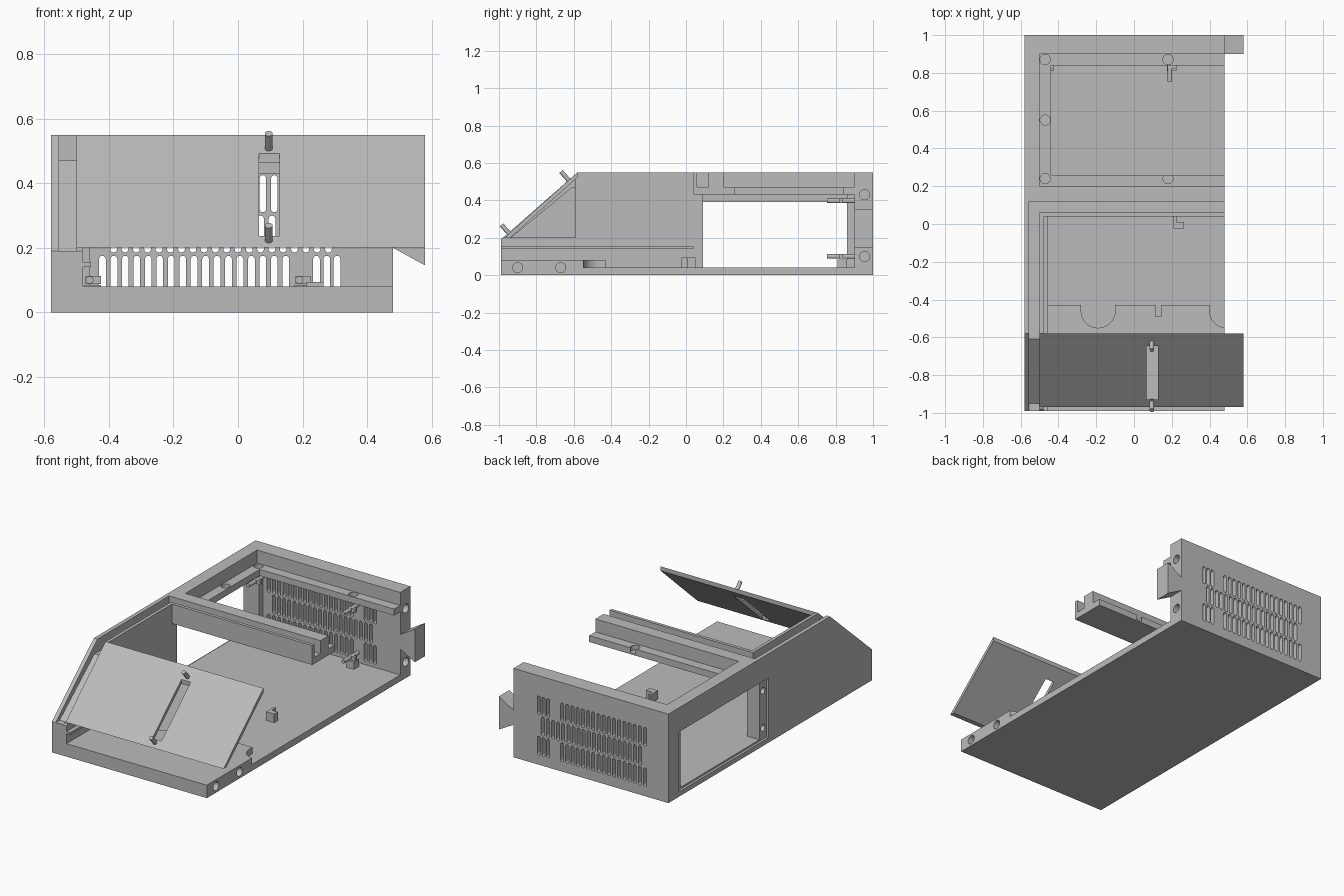
import bpy, bmesh, math
from mathutils import Vector

if "Cube" in bpy.data.objects:
    bpy.data.objects.remove(bpy.data.objects["Cube"])

grey = bpy.data.materials.new("plain_grey")
grey.diffuse_color = (0.5, 0.5, 0.5, 1)
grey.use_nodes = True
grey.node_tree.nodes["Principled BSDF"].inputs["Base Color"].default_value = grey.diffuse_color


def fill_prism(bm, pts, axis, a, b):
    """Extrude a 2D profile along an axis: x -> (y,z), y -> (x,z), z -> (x,y)."""
    def at(p, t):
        return {"x": (t, *p), "y": (p[0], t, p[1]), "z": (*p, t)}[axis]
    lo = [bm.verts.new(at(p, a)) for p in pts]
    hi = [bm.verts.new(at(p, b)) for p in pts]
    n = len(pts)
    bm.faces.new(lo)
    bm.faces.new(hi[::-1])
    for i in range(n):
        bm.faces.new((lo[i], hi[i], hi[(i + 1) % n], lo[(i + 1) % n]))


def finish(name, bm):
    bmesh.ops.recalc_face_normals(bm, faces=bm.faces)
    me = bpy.data.meshes.new(name)
    bm.to_mesh(me)
    bm.free()
    me.materials.append(grey)
    ob = bpy.data.objects.new(name, me)
    bpy.context.collection.objects.link(ob)
    return ob


def prism(name, pts, axis, a, b):
    bm = bmesh.new()
    fill_prism(bm, pts, axis, a, b)
    return finish(name, bm)


def rect(u0, u1, v0, v1):
    return [(u0, v0), (u1, v0), (u1, v1), (u0, v1)]


def box(name, x0, x1, y0, y1, z0, z1):
    return prism(name, rect(x0, x1, y0, y1), "z", z0, z1)


def circle(u, v, r, n=24):
    return [(u + r * math.cos(2 * math.pi * i / n), v + r * math.sin(2 * math.pi * i / n)) for i in range(n)]


def slot(u, v0, v1, r, n=6):
    """Upright slot with round ends."""
    arc = [math.pi * i / n for i in range(n + 1)]
    return ([(u + r * math.cos(t), v1 - r + r * math.sin(t)) for t in arc] +
            [(u - r * math.cos(t), v0 + r - r * math.sin(t)) for t in arc])


def cut(ob, *cutters):
    for c in cutters:
        c.hide_render = True
        m = ob.modifiers.new("cut", "BOOLEAN")
        m.operation, m.solver, m.object = "DIFFERENCE", "EXACT", c
    bpy.context.view_layer.update()
    me = bpy.data.meshes.new_from_object(ob.evaluated_get(bpy.context.evaluated_depsgraph_get()))
    ob.modifiers.clear()
    ob.data = me
    for c in cutters:
        bpy.data.objects.remove(c)


# floor and the thicker front slab, notched at its rear edge, with side screw holes
L, R = -0.58, 0.48
side_holes = [(-0.90, 0.04), (-0.67, 0.04)]
floor = box("floor", -0.50, R, -0.43, 0.90, 0, 0.04)
base = box("front_base", -0.50, R, -0.99, -0.43, 0, 0.08)
cut(base,
    prism("c", circle(-0.19, -0.46, 0.09, 32), "z", 0.04, 0.2),
    box("c", -0.28, -0.10, -0.46, -0.3, 0.04, 0.2),
    prism("c", circle(0.49, -0.46, 0.09, 32), "z", 0.04, 0.2),
    box("c", 0.40, 0.60, -0.46, -0.3, 0.04, 0.2),
    box("c", 0.115, 0.145, -0.49, -0.3, 0.04, 0.2),
    *[prism("c", circle(y, z, 0.027), "x", 0.36, 0.6) for y, z in side_holes])

# left wall with sloped front, panel groove and window
wall = prism("left_wall", [(-0.99, 0), (0.90, 0), (0.90, 0.55), (-0.58, 0.55), (-0.99, 0.19)], "x", L, -0.50)
groove = [(-1.02, 0.19), (-0.95, 0.19), (-0.61, 0.47), (0.12, 0.47), (0.12, 0.65), (-1.02, 0.65)]
cut(wall,
    prism("c", groove, "x", -0.555, -0.49),
    box("c", -0.7, -0.4, 0.09, 0.86, 0.04, 0.39),
    box("c", -0.7, -0.565, 0.02, 0.895, 0.03, 0.40),
    *[prism("c", circle(0.055, z, 0.02, 16), "x", -0.7, -0.49) for z in (0.10, 0.33)])

# inner lining of the front half of the left wall, with a rail
lining = prism("wall_lining", [(-0.99, 0.08), (-0.43, 0.08), (-0.43, 0.04), (0.09, 0.04), (0.09, 0.43),
               (0.04, 0.43), (0.04, 0.55), (-0.58, 0.55), (-0.59, 0.54), (-0.59, 0.2), (-0.98, 0.2), (-0.99, 0.19)],
               "x", -0.50, -0.48)
box("inner_rail", -0.48, -0.455, -0.99, 0.04, 0.14, 0.155)

# back wall with three rows of vents and end screw holes
back = box("back_wall", L, R, 0.90, 1.0, 0, 0.55)
vents = bmesh.new()
for z in (0.06, 0.31):
    for x in [-0.42 + 0.0355 * i for i in range(17)] + [0.243, 0.275, 0.307]:
        fill_prism(vents, slot(x, z, z + 0.115, 0.0105), "y", 0.8, 1.1)
for i in range(20):
    fill_prism(vents, slot(-0.385 + 0.035 * i, 0.185, 0.30, 0.0105), "y", 0.8, 1.1)
cut(back, finish("c", vents),
    *[prism("c", circle(0.955, z, 0.027), "x", 0.38, 0.6) for z in (0.10, 0.43)])

# dovetail joint on the end of the back wall
prism("dovetail", [(R, 0.20), (0.58, 0.145), (0.58, 0.35), (R, 0.29)], "y", 0.90, 1.0)

# crossbar with a channel along its top
bar = [(0.04, 0.43), (0.20, 0.43), (0.20, 0.55), (0.12, 0.55), (0.12, 0.47), (0.06, 0.47), (0.06, 0.55), (0.04, 0.55)]
prism("crossbar", bar, "x", -0.50, R)

# ledge around the rear opening, with screw holes
ledge = prism("cover_ledge", [(-0.50, 0.20), (R, 0.20), (R, 0.26), (-0.44, 0.26), (-0.44, 0.84),
              (R, 0.84), (R, 0.90), (-0.50, 0.90)], "z", 0.43, 0.47)
cut(ledge, *[prism("c", circle(x, y, 0.027), "z", 0.44, 0.6)
             for x, y in ((-0.47, 0.87), (-0.47, 0.55), (-0.47, 0.24), (0.18, 0.87), (0.18, 0.24))])

# sloped front panel with a slot
panel = prism("front_panel", [(-0.97, 0.20), (-0.58, 0.55), (-0.58, 0.523), (-0.94, 0.20)], "x", -0.50, 0.58)
cut(panel, box("c", 0.065, 0.128, -0.93, -0.645, 0.1, 0.7))

# pegs standing square to the panel
normal = Vector((0, -0.35, 0.39)).normalized()
for name, y in (("upper_peg", -0.627), ("lower_peg", -0.945)):
    foot = Vector((0.095, y, 0.20 + (y + 0.97) * 0.897))
    bpy.ops.mesh.primitive_cylinder_add(vertices=16, radius=0.012, depth=0.08, location=foot + normal * 0.022,
                                        rotation=normal.to_track_quat("Z", "Y").to_euler())
    peg = bpy.context.object
    peg.name = name
    peg.data.materials.append(grey)
    bpy.ops.object.shade_smooth_by_angle()

# mounting rods on the inside of the back wall, with small supports
for x in (-0.46, 0.19):
    for z in (0.10, 0.397):
        prism("mounting_rod", circle(x, z, 0.012, 16), "y", 0.755, 0.90)
        box("rod_support", x - 0.012, x + 0.035, 0.82, 0.84, z - 0.012, z + 0.012)
    box("rod_foot", x - 0.015, x + 0.035, 0.81, 0.86, 0.04, 0.085)
box("corner_post", -0.50, -0.46, 0.86, 0.90, 0.04, 0.43)

# small corner clip on the floor
prism("floor_clip", [(0.21, -0.025), (0.265, -0.025), (0.265, 0.01), (0.225, 0.01), (0.225, 0.05), (0.21, 0.05)],
      "z", 0.04, 0.094)
